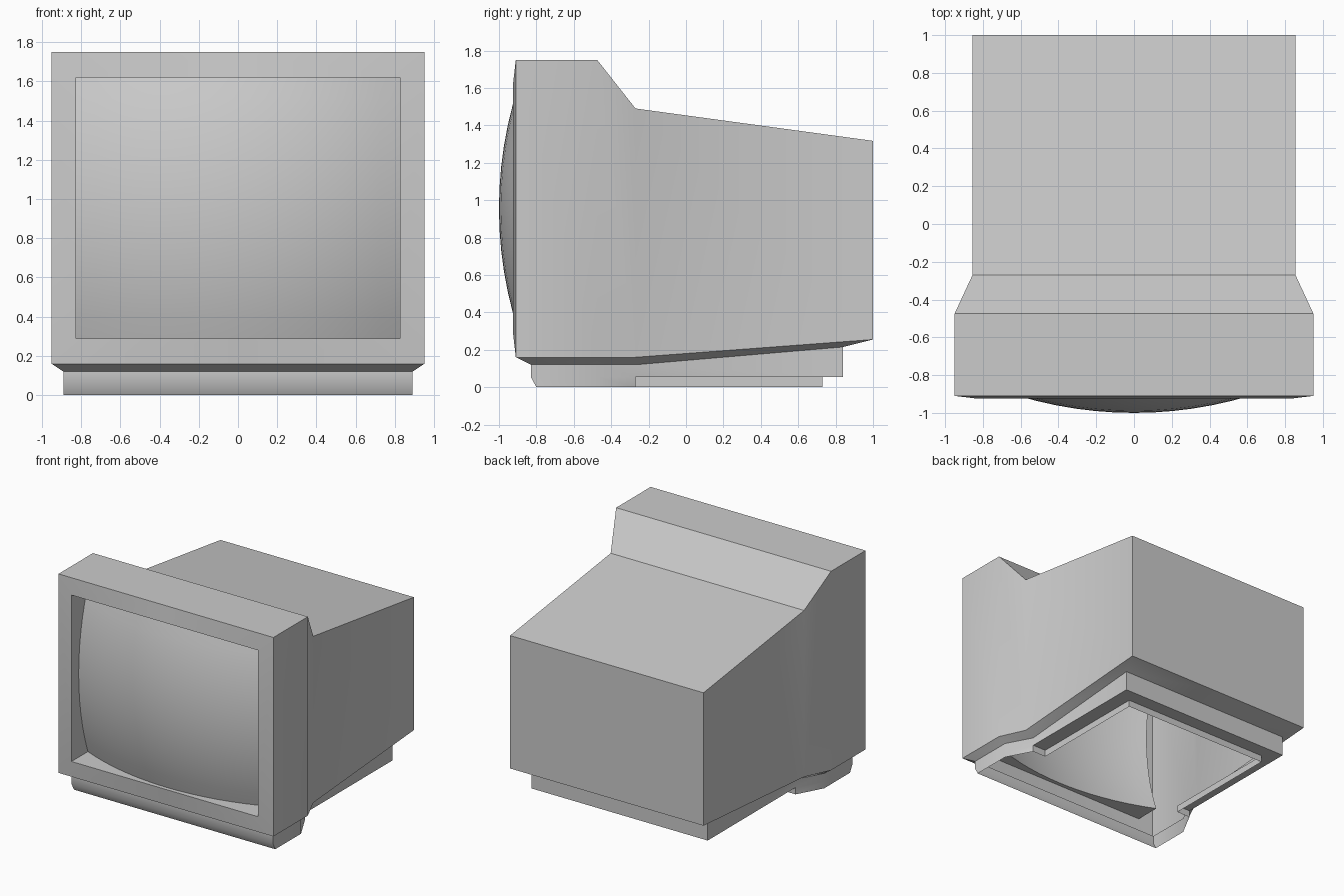
import bpy, bmesh, math

if "Cube" in bpy.data.objects:
    bpy.data.objects.remove(bpy.data.objects["Cube"])


def strip(bm, a, b):
    """Bridge two equally long point paths with quads."""
    va = [bm.verts.new(p) for p in a]
    vb = [bm.verts.new(p) for p in b]
    for i in range(len(a) - 1):
        bm.faces.new((va[i], va[i + 1], vb[i + 1], vb[i]))


def at_z(path, z):
    return [(x, y, z) for x, y, _ in path]


def finish(name, bm, mirror=True):
    bmesh.ops.remove_doubles(bm, verts=bm.verts, dist=1e-4)
    me = bpy.data.meshes.new(name)
    bm.to_mesh(me)
    bm.free()
    ob = bpy.data.objects.new(name, me)
    bpy.context.collection.objects.link(ob)
    bpy.ops.object.select_all(action='DESELECT')
    ob.select_set(True)
    bpy.context.view_layer.objects.active = ob
    bpy.ops.object.shade_smooth_by_angle(angle=math.radians(30))
    if mirror:
        m = ob.modifiers.new("mirror", 'MIRROR')
        m.use_clip = True
    return ob


# Casing: cross-sections along the depth (y, half width, bottom, top)
# paired with the inset lower rim (y, half width, z)
sections = [(-.91, .95, .16, 1.75), (-.475, .95, .16, 1.75),
            (-.27, .855, .16, 1.49), (1.0, .855, .255, 1.317)]
rim = [(-.83, .89, .12), (-.475, .89, .12), (-.27, .78, .12), (.84, .78, .215)]
rings = [[(0, y, t), (w, y, t), (w, y, b), (rw, ry, rz)]
         for (y, w, b, t), (ry, rw, rz) in zip(sections, rim)]
bm = bmesh.new()
for a, b in zip(rings, rings[1:]):
    strip(bm, a, b)
# back panel, and front and back bevels under the casing
f, k = rings[0], rings[-1]
strip(bm, k[:2], [(0, 1.0, .255), k[2]])
strip(bm, [(0, -.91, .16), f[2]], [(0, -.83, .12), f[3]])
strip(bm, [(0, 1.0, .255), k[2]], [(0, .84, .215), k[3]])
# bezel sloping forward to the screen opening
strip(bm, [(0, -.91, 1.75), f[1], f[2], (0, -.91, .16)],
      [(0, -.925, 1.62), (.825, -.925, 1.62), (.825, -.925, .29), (0, -.925, .29)])
bmesh.ops.remove_doubles(bm, verts=bm.verts, dist=1e-4)
bmesh.ops.recalc_face_normals(bm, faces=bm.faces)
finish("casing", bm)

# Base skirt: front bar, stepped rear wall and foot, open underneath
bm = bmesh.new()
bar = [(0, -.83, .12), (.89, -.83, .12), (.89, -.475, .12), (.78, -.27, .12)]
mid = at_z(bar, .055)
low = [(x, max(y, -.80), 0) for x, y, _ in bar]
strip(bm, bar, mid)
strip(bm, mid, low)
strip(bm, [mid[-1], low[-1]], [(.66, -.27, .055), (.66, -.27, 0)])
wall = [(.78, -.27, .12), (.78, .84, .215), (0, .84, .215)]
foot = [(.66, -.27, .055), (.66, .73, .055), (0, .73, .055)]
strip(bm, wall, at_z(wall, .055))
strip(bm, at_z(wall, .055), foot)
strip(bm, foot, at_z(foot, 0))
bmesh.ops.remove_doubles(bm, verts=bm.verts, dist=1e-4)
bmesh.ops.recalc_face_normals(bm, faces=bm.faces)
finish("base", bm)

# Screen: spherical glass patch with recess walls out to the bezel
R = 2.13
bm = bmesh.new()
bmesh.ops.create_grid(bm, x_segments=16, y_segments=12, size=1)
for v in bm.verts:
    x, z = v.co.x * .825, v.co.y * .665
    v.co = (x, R - 1 - math.sqrt(R * R - x * x - z * z), z + .955)
    v.co.y = -1 + R - math.sqrt(R * R - x * x - z * z)
glass = list(bm.faces)
edges = [e for e in bm.edges if e.is_boundary]
new = bmesh.ops.extrude_edge_only(bm, edges=edges)["geom"]
for v in new:
    if isinstance(v, bmesh.types.BMVert):
        v.co.y = -.925
bmesh.ops.recalc_face_normals(bm, faces=bm.faces)
bm.normal_update()
if sum(g.normal.y for g in glass) > 0:
    bmesh.ops.reverse_faces(bm, faces=bm.faces)
finish("screen", bm, mirror=False)
